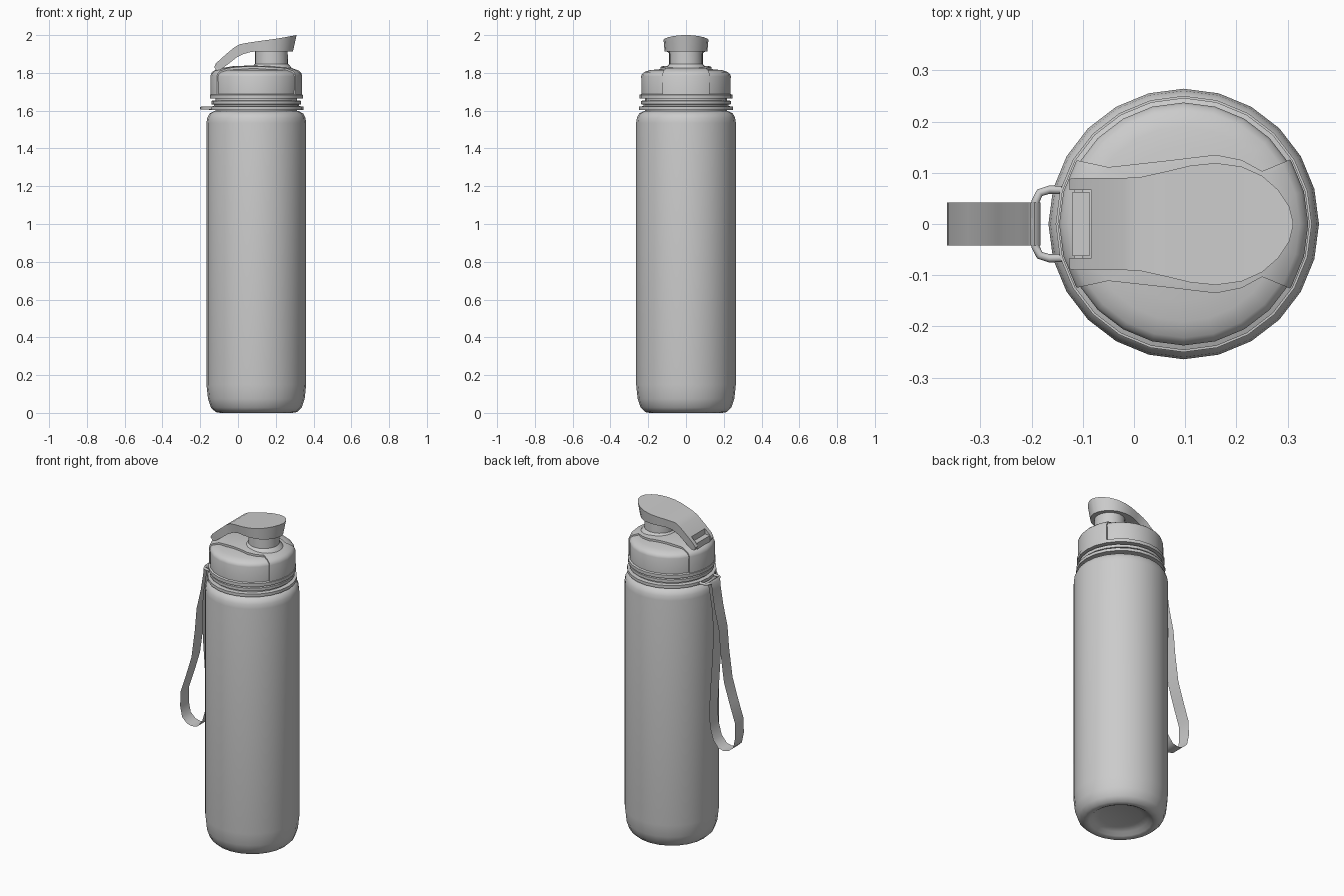
import bpy, bmesh, math
from mathutils import Vector

if "Cube" in bpy.data.objects:
    bpy.data.objects.remove(bpy.data.objects["Cube"])

CX = 0.097  # bottle axis


def finish(name, bm, angle=35):
    bmesh.ops.remove_doubles(bm, verts=bm.verts, dist=1e-5)
    bmesh.ops.recalc_face_normals(bm, faces=bm.faces)
    me = bpy.data.meshes.new(name)
    bm.to_mesh(me)
    bm.free()
    ob = bpy.data.objects.new(name, me)
    bpy.context.collection.objects.link(ob)
    smooth(ob, angle)
    return ob


def smooth(ob, angle=35):
    bpy.ops.object.select_all(action='DESELECT')
    bpy.context.view_layer.objects.active = ob
    ob.select_set(True)
    bpy.ops.object.shade_smooth_by_angle(angle=math.radians(angle))


def revolve(name, profile, x=CX, n=24, angle=35):
    bm = bmesh.new()
    vs = [bm.verts.new((x + r, 0, z)) for r, z in profile]
    es = [bm.edges.new(p) for p in zip(vs, vs[1:])]
    bmesh.ops.spin(bm, geom=vs + es, cent=(x, 0, 0), axis=(0, 0, 1),
                   angle=2 * math.pi, steps=n, use_duplicate=False)
    return finish(name, bm, angle)


def loft(name, rings, closed=False, angle=35):
    bm = bmesh.new()
    rows = [[bm.verts.new(p) for p in ring] for ring in rings]
    pairs = list(zip(rows, rows[1:])) + ([(rows[-1], rows[0])] if closed else [])
    for a, b in pairs:
        k = len(a)
        for i in range(k):
            bm.faces.new((a[i], a[(i + 1) % k], b[(i + 1) % k], b[i]))
    if not closed:
        bm.faces.new(rows[0])
        bm.faces.new(rows[-1])
    return finish(name, bm, angle)


def box(name, lo, hi):
    rings = [[(x, lo[1], lo[2]), (x, hi[1], lo[2]), (x, hi[1], hi[2]), (x, lo[1], hi[2])]
             for x in (lo[0], hi[0])]
    return loft(name, rings)


def boolean(ob, cutter, op):
    m = ob.modifiers.new("cut", 'BOOLEAN')
    m.object, m.operation, m.solver = cutter, op, 'EXACT'
    bpy.context.view_layer.objects.active = ob
    bpy.ops.object.modifier_apply(modifier=m.name)
    bpy.data.objects.remove(cutter)
    smooth(ob)


# bottle body with a dished base
revolve("bottle_body", [(0, .035), (.12, .033), (.155, .022), (.175, .006), (.19, 0),
                        (.215, .004), (.24, .028), (.256, .075), (.264, .15),
                        (.264, 1.535), (.26, 1.562), (.248, 1.585), (.225, 1.597), (0, 1.597)])

# neck with strap collar and lower ring
revolve("neck", [(.216, 1.59), (.216, 1.604), (.25, 1.604), (.25, 1.622), (.225, 1.624),
                 (.225, 1.632), (.237, 1.634), (.237, 1.652), (.216, 1.655), (.216, 1.68)])

# cap with flange and shallow dome
revolve("cap", [(0, 1.664), (.246, 1.664), (.246, 1.684), (.236, 1.688), (.237, 1.782),
                (.233, 1.794), (.222, 1.804), (.19, 1.815), (.15, 1.818), (.12, 1.824), (0, 1.828)])

# raised band running over the cap, waisted around the spout
band = revolve("cap_band", [(0, 1.666), (.243, 1.666), (.243, 1.785), (.238, 1.799),
                            (.226, 1.811), (.19, 1.825), (.12, 1.836), (0, 1.84)])
edge = [(-.18, .125), (-.11, .124), (-.05, .111), (.05, .122), (.16, .135),
        (.21, .125), (.25, .103), (.305, .126), (.37, .126)]
outline = edge + [(x, -y) for x, y in reversed(edge)]
boolean(band, loft("band_cutter", [[(x, y, z) for x, y in outline] for z in (1.6, 1.9)]), 'INTERSECT')

# spout under the lid
revolve("spout", [(0, 1.82), (.108, 1.825), (.098, 1.838), (.087, 1.848), (.086, 1.93), (0, 1.93)],
        x=.177)

# flip lid: stations of x_top, z_top, x_bottom, z_bottom, half_width
stations = [(-.126, 1.832, -.115, 1.813, .088), (-.112, 1.855, -.095, 1.815, .09),
            (-.07, 1.893, -.05, 1.848, .09), (-.02, 1.935, -.01, 1.88, .09),
            (.01, 1.952, .03, 1.9, .091), (.06, 1.961, .07, 1.911, .102),
            (.11, 1.968, .11, 1.914, .114), (.16, 1.975, .157, 1.914, .119),
            (.21, 1.982, .203, 1.914, .112), (.25, 1.989, .238, 1.914, .094),
            (.282, 1.995, .267, 1.914, .066), (.303, 1.999, .285, 1.914, .034),
            (.31, 2.0, .291, 1.914, .006)]
lid = loft("flip_lid", [[(xt, -w, zt), (xt, w, zt), (xb, w * .95, zb), (xb, -w * .95, zb)]
                        for xt, zt, xb, zb, w in stations])
boolean(lid, box("lid_cutter", (-.2, -.066, 1.7), (-.083, .066, 1.95)), 'DIFFERENCE')

# hinge block and pin between the lid arms
box("hinge_block", (-.12, -.062, 1.8), (-.087, .062, 1.85))
pin = box("hinge_pin", (-.116, -.086, 1.818), (-.1, .086, 1.834))

# wire strap loop on the collar
path = [(-.13, -.066), (-.165, -.067), (-.184, -.061), (-.192, -.045), (-.194, 0)]
path += [(x, -y) for x, y in reversed(path[:-1])]
rings = []
for i, (x, y) in enumerate(path):
    a, b = path[max(i - 1, 0)], path[min(i + 1, len(path) - 1)]
    side = Vector((b[1] - a[1], a[0] - b[0], 0)).normalized()
    rings.append([Vector((x, y, 1.613)) + .008 * (side * math.cos(t) + Vector((0, 0, math.sin(t))))
                  for t in [k * math.pi / 4 for k in range(8)]])
loft("strap_loop", rings, angle=60)

# thin hanging wrist strap wrapped over the wire loop
strap = [(-.203, 1.613), (-.207, 1.57), (-.225, 1.46), (-.253, 1.34), (-.265, 1.2), (-.288, 1.03),
         (-.325, .91), (-.362, .8), (-.365, .71), (-.352, .645), (-.318, .613),
         (-.285, .606), (-.25, .613), (-.215, .655), (-.193, .73), (-.187, .82),
         (-.198, 1.0), (-.21, 1.17), (-.216, 1.32), (-.208, 1.45), (-.19, 1.56),
         (-.182, 1.6), (-.185, 1.62), (-.194, 1.625)]
bm = bmesh.new()
rows = [[bm.verts.new((x, y, z)) for y in (-.042, .042)] for x, z in strap]
for a, b in zip(rows, rows[1:] + rows[:1]):
    bm.faces.new((a[0], a[1], b[1], b[0]))
finish("wrist_strap", bm, 60)
